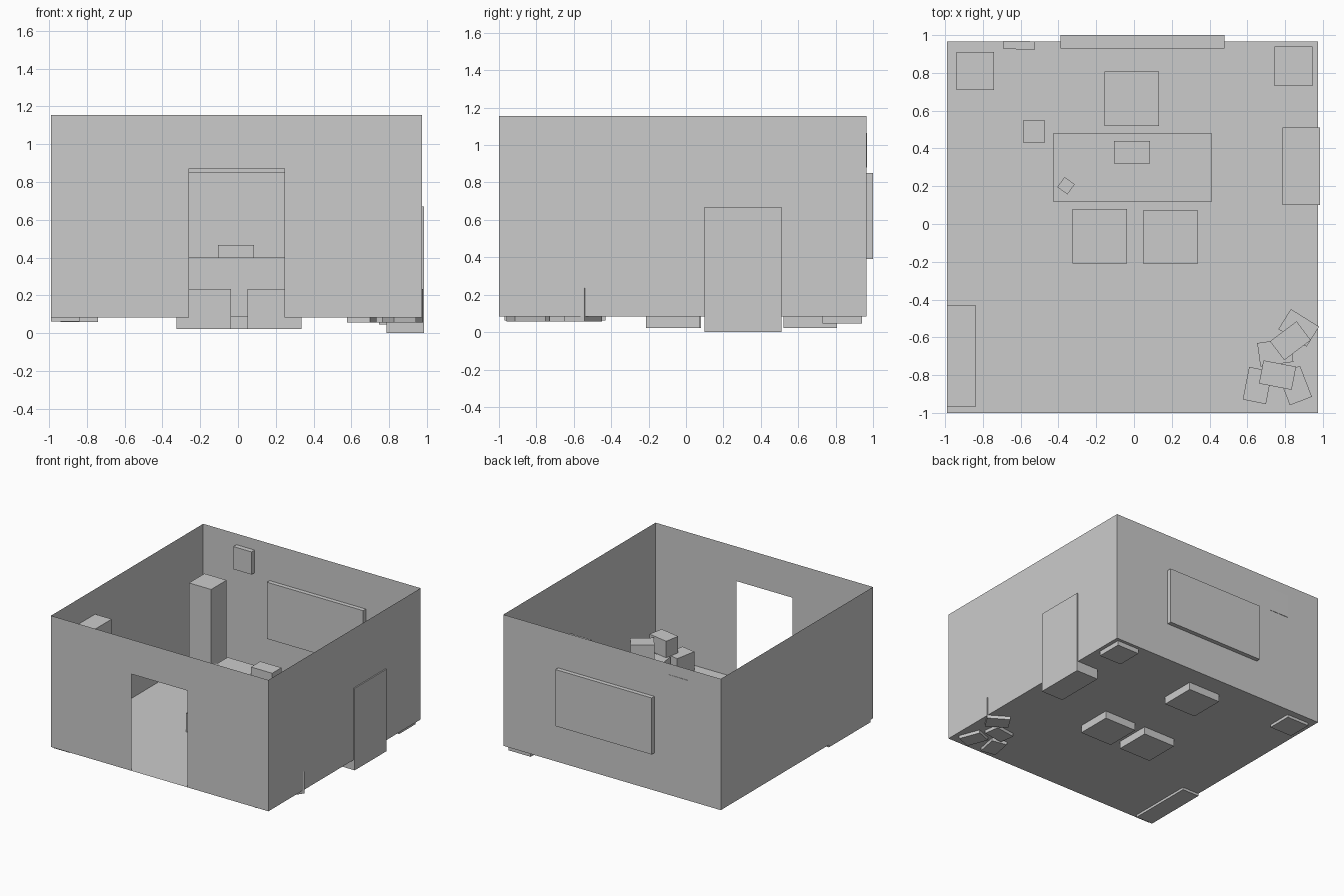
import bpy, bmesh
from math import radians

if "Cube" in bpy.data.objects:
    bpy.data.objects.remove(bpy.data.objects["Cube"])

X0, X1, Y0, Y1 = -0.99, 0.975, -1.0, 0.965
FLOOR, TOP = 0.083, 1.155


def finish(name, bm):
    mesh = bpy.data.meshes.new(name)
    bm.to_mesh(mesh)
    bm.free()
    ob = bpy.data.objects.new(name, mesh)
    bpy.context.collection.objects.link(ob)
    return ob


def panel(name, pts):
    bm = bmesh.new()
    bm.faces.new([bm.verts.new(p) for p in pts])
    return finish(name, bm)


def box(name, x, y, z, angle=0.0):
    """Box from (min, max) ranges, turned about its own vertical axis."""
    bm = bmesh.new()
    bmesh.ops.create_cube(bm, size=1)
    ob = finish(name, bm)
    for v in ob.data.vertices:
        v.co = [c * (r[1] - r[0]) for c, r in zip(v.co, (x, y, z))]
    ob.location = [(r[0] + r[1]) / 2 for r in (x, y, z)]
    ob.rotation_euler.z = radians(angle)
    return ob


# Room shell: sheet floor and walls, open top, doorway in the front
panel("floor", [(X0, Y0, FLOOR), (X1, Y0, FLOOR), (X1, Y1, FLOOR), (X0, Y1, FLOOR)])
for name, a, b in (("right_wall", (X1, Y0), (X1, Y1)),
                   ("back_wall", (X1, Y1), (X0, Y1)),
                   ("left_wall", (X0, Y1), (X0, Y0))):
    panel(name, [(*a, FLOOR), (*b, FLOOR), (*b, TOP), (*a, TOP)])
D0, D1, DOOR = -0.26, 0.245, 0.873
outline = [(X0, FLOOR), (D0, FLOOR), (D0, DOOR), (D1, DOOR),
           (D1, FLOOR), (X1, FLOOR), (X1, TOP), (X0, TOP)]
panel("front_wall", [(x, Y0, z) for x, z in outline])

# Fittings on the back wall
box("wall_board", (-0.39, 0.48), (0.93, 1.0), (0.39, 0.852))
box("wall_box", (-0.69, -0.525), (0.925, 0.968), (0.88, 1.065), -0.5)

# Furniture against the walls
box("left_cabinet", (X0, -0.84), (-0.97, -0.43), (0.063, 0.95))
box("tall_corner_stand", (-0.94, -0.74), (0.71, 0.91), (0.06, 0.783))
box("right_corner_stand", (0.745, 0.945), (0.73, 0.94), (0.045, 0.5))
box("right_cupboard", (0.785, 0.985), (0.10, 0.51), (0.0, 0.67))

# Desk with things on and beside it
box("desk", (-0.43, 0.412), (0.12, 0.48), (0.085, 0.40))
box("desk_device", (-0.107, 0.085), (0.32, 0.44), (0.40, 0.468))
box("desk_cup", (-0.393, -0.327), (0.17, 0.236), (0.40, 0.46), -36)
box("waste_bin", (-0.585, -0.473), (0.43, 0.55), (0.085, 0.25))

# Seats
for name, x, y in (("front_left_seat", -0.325, -0.208),
                   ("front_right_seat", 0.05, -0.213),
                   ("rear_seat", -0.155, 0.52)):
    box(name, (x, x + 0.287), (y, y + 0.287), (0.022, 0.235))

# Piled cartons in the front right corner: centre, angle, tier
cartons = [(0.872, -0.55, -32, 0), (0.748, -0.68, 8, 0), (0.654, -0.855, 79, 0),
           (0.852, -0.855, 111, 0), (0.828, -0.618, 37, 1), (0.76, -0.80, -11, 1)]
for i, (x, y, a, tier) in enumerate(cartons):
    z = (0.235, 0.37) if tier else (0.057, 0.235)
    box(f"carton_{i + 1}", (x - 0.088, x + 0.088), (y - 0.0625, y + 0.0625), z, a)
